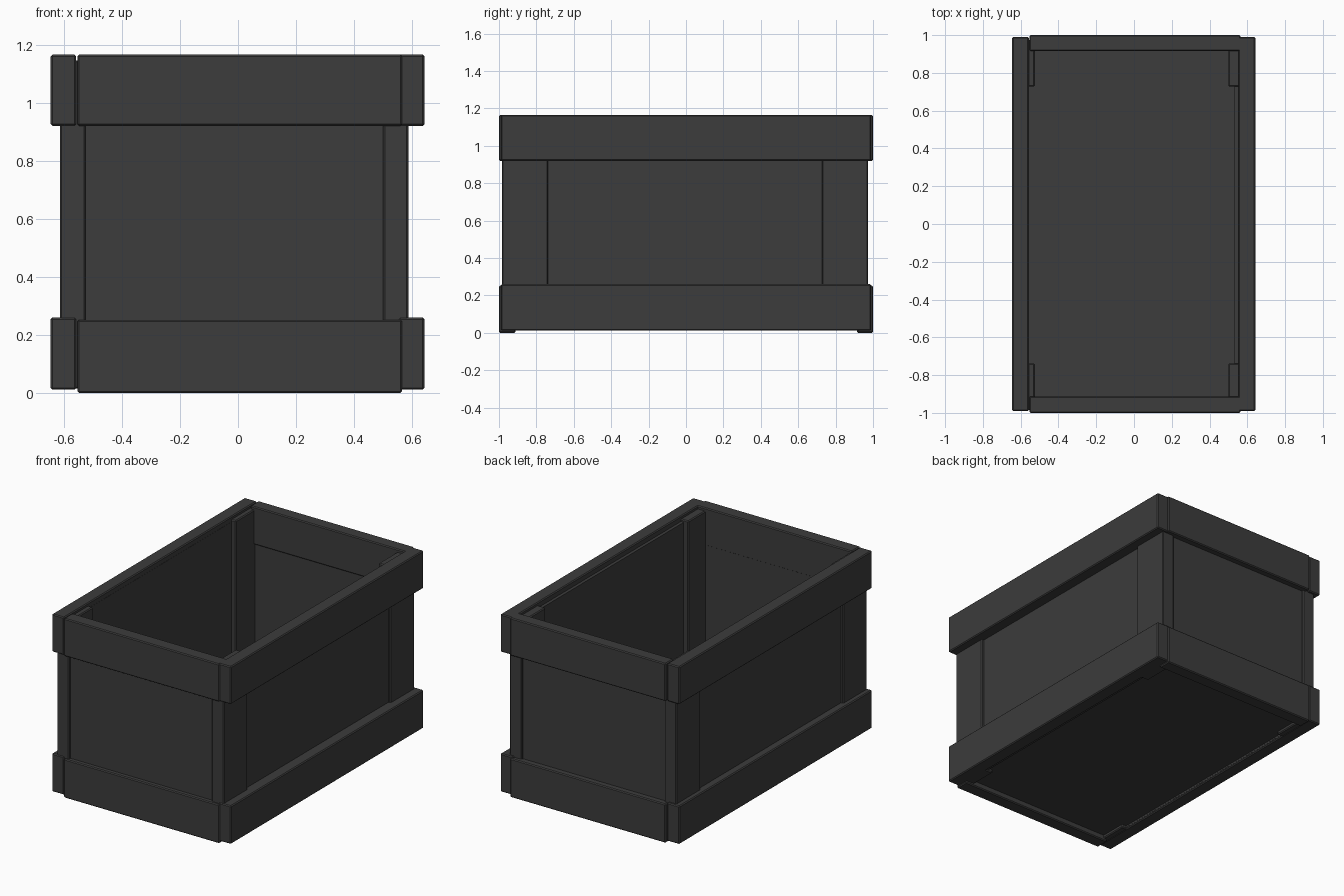
import bpy

if "Cube" in bpy.data.objects:
    bpy.data.objects.remove(bpy.data.objects["Cube"])

dark = bpy.data.materials.new("dark_wood")
dark.diffuse_color = (0.045, 0.045, 0.045, 1)
dark.use_nodes = True
dark.node_tree.nodes["Principled BSDF"].inputs["Base Color"].default_value = dark.diffuse_color


def board(name, x, y, z, bevel=0.006):
    """Box spanning the given (min, max) ranges, with slightly eased edges."""
    spans = (x, y, z)
    bpy.ops.mesh.primitive_cube_add(size=1, location=[(a + b) / 2 for a, b in spans])
    ob = bpy.context.object
    ob.name = name
    ob.scale = [b - a for a, b in spans]
    bpy.ops.object.transform_apply(location=False, rotation=False, scale=True)
    ob.data.materials.append(dark)
    if bevel:
        mod = ob.modifiers.new("eased_edges", 'BEVEL')
        mod.width = bevel
        mod.segments = 1
    return ob


# Outer rails: an upper and a lower band round the crate
for level, side_z, end_z in (("lower", (0.012, 0.26), (0.0, 0.252)),
                             ("upper", (0.92, 1.165), (0.92, 1.165))):
    board(f"{level}_left_rail", (-0.645, -0.557), (-0.99, 0.99), side_z)
    board(f"{level}_right_rail", (0.553, 0.642), (-0.99, 0.99), side_z)
    board(f"{level}_front_rail", (-0.553, 0.565), (-1.0, -0.912), end_z)
    board(f"{level}_back_rail", (-0.553, 0.565), (0.915, 1.0), end_z)

# Corner posts
for side, x in (("left", (-0.613, -0.525)), ("right", (0.50, 0.587))):
    for end, y in (("front", (-0.985, -0.738)), ("back", (0.727, 0.973))):
        board(f"{end}_{side}_post", x, y, (0.015, 1.145))

# Thin wall panels, set slightly in from the post faces
wall_z = (0.025, 1.13)
board("left_panel", (-0.597, -0.556), (-0.95, 0.94), wall_z, 0)
board("right_panel", (0.533, 0.571), (-0.95, 0.94), wall_z, 0)
board("front_panel", (-0.58, 0.555), (-0.97, -0.913), wall_z, 0)
board("back_panel", (-0.58, 0.555), (0.922, 0.96), wall_z, 0)

# Floor
board("floor", (-0.57, 0.55), (-0.93, 0.93), (0.035, 0.075), 0)
